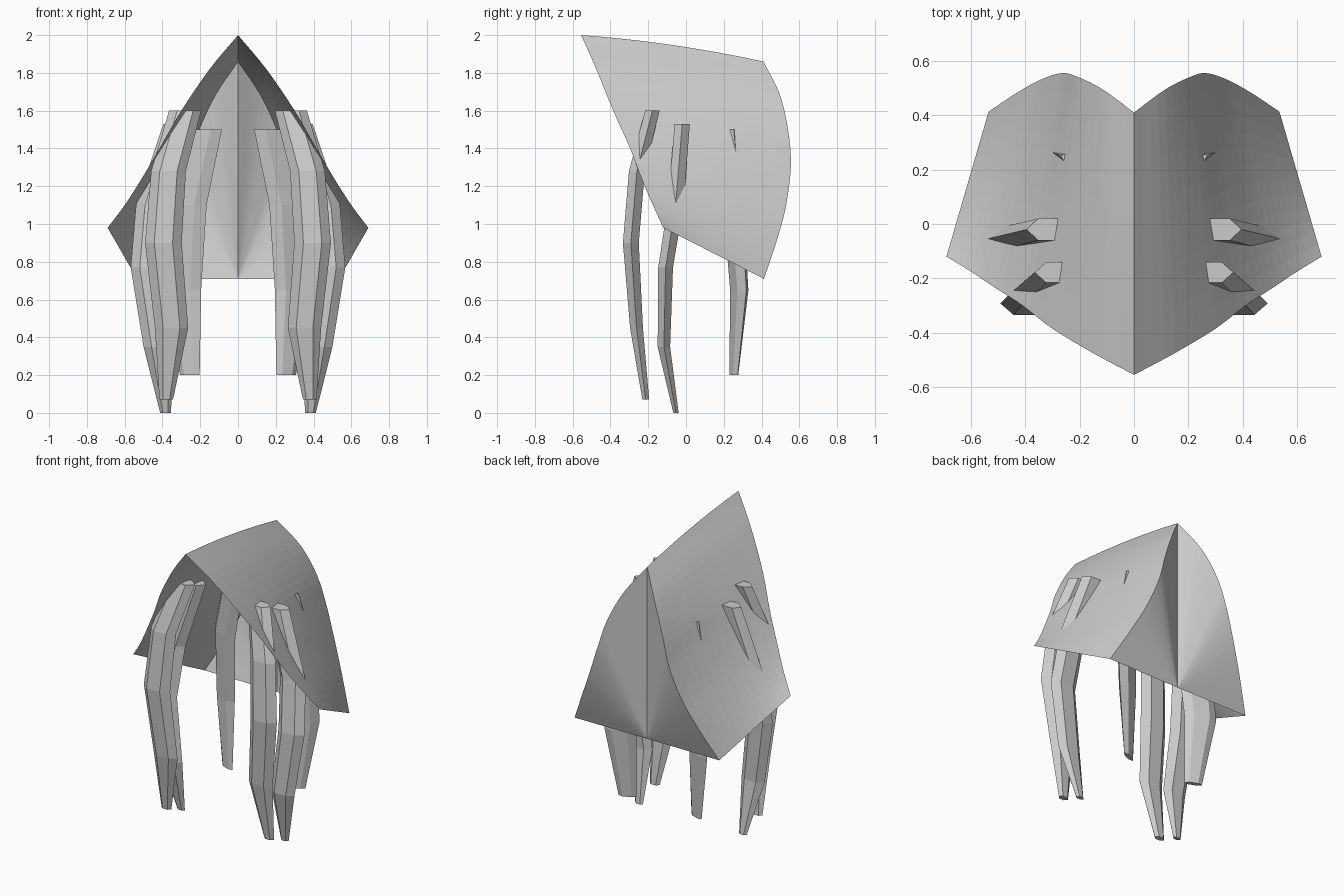
import bpy
import bmesh
from math import sin, cos, pi, radians
from mathutils import Vector

cube = bpy.data.objects.get("Cube")
if cube:
    bpy.data.objects.remove(cube, do_unlink=True)

grey = bpy.data.materials.new("pale grey")
grey.use_nodes = True
colour = (0.6, 0.6, 0.6, 1)
grey.diffuse_color = colour
grey.node_tree.nodes["Principled BSDF"].inputs["Base Color"].default_value = colour


def finish(bm, name):
    """Turn a half model into an object mirrored across x."""
    mesh = bpy.data.meshes.new(name)
    bm.to_mesh(mesh)
    bm.free()
    mesh.materials.append(grey)
    obj = bpy.data.objects.new(name, mesh)
    bpy.context.collection.objects.link(obj)
    mirror = obj.modifiers.new("Mirror", "MIRROR")
    mirror.use_clip = True
    return obj


def spline(points, steps):
    """Smooth curve through the given points."""
    p = [Vector(q) for q in points]
    p = [2 * p[0] - p[1]] + p + [2 * p[-1] - p[-2]]
    result = []
    for a, b, c, d in zip(p, p[1:], p[2:], p[3:]):
        for i in range(steps):
            t = i / steps
            result.append(b + (c - a) * t / 2
                          + (a * 2 - b * 5 + c * 4 - d) * t * t / 2
                          + (b * 3 - a - c * 3 + d) * t ** 3 / 2)
    return result + [p[-2]]


# Shell: front and rear rims joined by a lofted sheet
front_rim = spline([(0, -.555, 2), (.15, -.475, 1.82), (.3, -.385, 1.6),
                    (.41, -.3, 1.41), (.51, -.235, 1.24), (.6, -.175, 1.1),
                    (.69, -.12, .98)], 4)
rear_rim = spline([(0, .41, 1.86), (.115, .495, 1.69), (.205, .54, 1.5),
                   (.265, .555, 1.31), (.345, .53, 1.1), (.435, .48, .91),
                   (.535, .413, .71)], 4)
rows = 12
bm = bmesh.new()
grid = []
for j in range(rows + 1):
    s = j / rows
    row = []
    for i, (a, b) in enumerate(zip(front_rim, rear_rim)):
        co = a.lerp(b, s)
        co.z += .07 * s * (1 - s) * (1 - i / (len(front_rim) - 1))
        row.append(bm.verts.new(co))
    grid.append(row)
for r0, r1 in zip(grid, grid[1:]):
    for i in range(len(r0) - 1):
        bm.faces.new((r0[i], r0[i + 1], r1[i + 1], r1[i]))
finish(bm, "shell")

# Rear panel: fan from the bottom centre to the rear rim
bm = bmesh.new()
rim = [bm.verts.new(co) for co in rear_rim]
centre = bm.verts.new((0, .41, .71))
for a, b in zip(rim, rim[1:]):
    bm.faces.new((centre, a, b))
finish(bm, "rear_panel")


def leg(name, rings, turn=0):
    """Six-sided leg; each ring is x, y, z, half width, half depth."""
    bm = bmesh.new()
    turn = radians(turn)
    loops = []
    for x, y, z, w, d in rings:
        loop = []
        for k in range(6):
            u, v = w * cos(k * pi / 3), d * sin(k * pi / 3) / sin(pi / 3)
            loop.append(bm.verts.new((x + u * cos(turn) - v * sin(turn),
                                      y + u * sin(turn) + v * cos(turn), z)))
        loops.append(loop)
    for a, b in zip(loops, loops[1:]):
        for k in range(6):
            n = (k + 1) % 6
            bm.faces.new((a[k], a[n], b[n], b[k]))
    bm.faces.new(loops[0])
    bm.faces.new(loops[-1])
    bmesh.ops.recalc_face_normals(bm, faces=bm.faces)
    finish(bm, name)


# Three pairs of legs
leg("front_legs", [(.28, -.178, 1.6, .085, .038), (.368, -.26, 1.28, .092, .042),
                   (.395, -.292, .9, .097, .042), (.352, -.262, .45, .088, .034),
                   (.38, -.213, .07, .036, .018)])
leg("middle_legs", [(.31, -.02, 1.53, .085, .04), (.445, -.055, 1.1, .095, .042),
                    (.472, -.108, .77, .096, .039), (.415, -.117, .35, .085, .033),
                    (.384, -.053, 0, .028, .014)])
leg("rear_legs", [(.178, .215, 1.5, .1, .035), (.27, .25, 1.1, .112, .035),
                  (.288, .282, .65, .1, .032), (.255, .253, .2, .056, .014)], 22)
